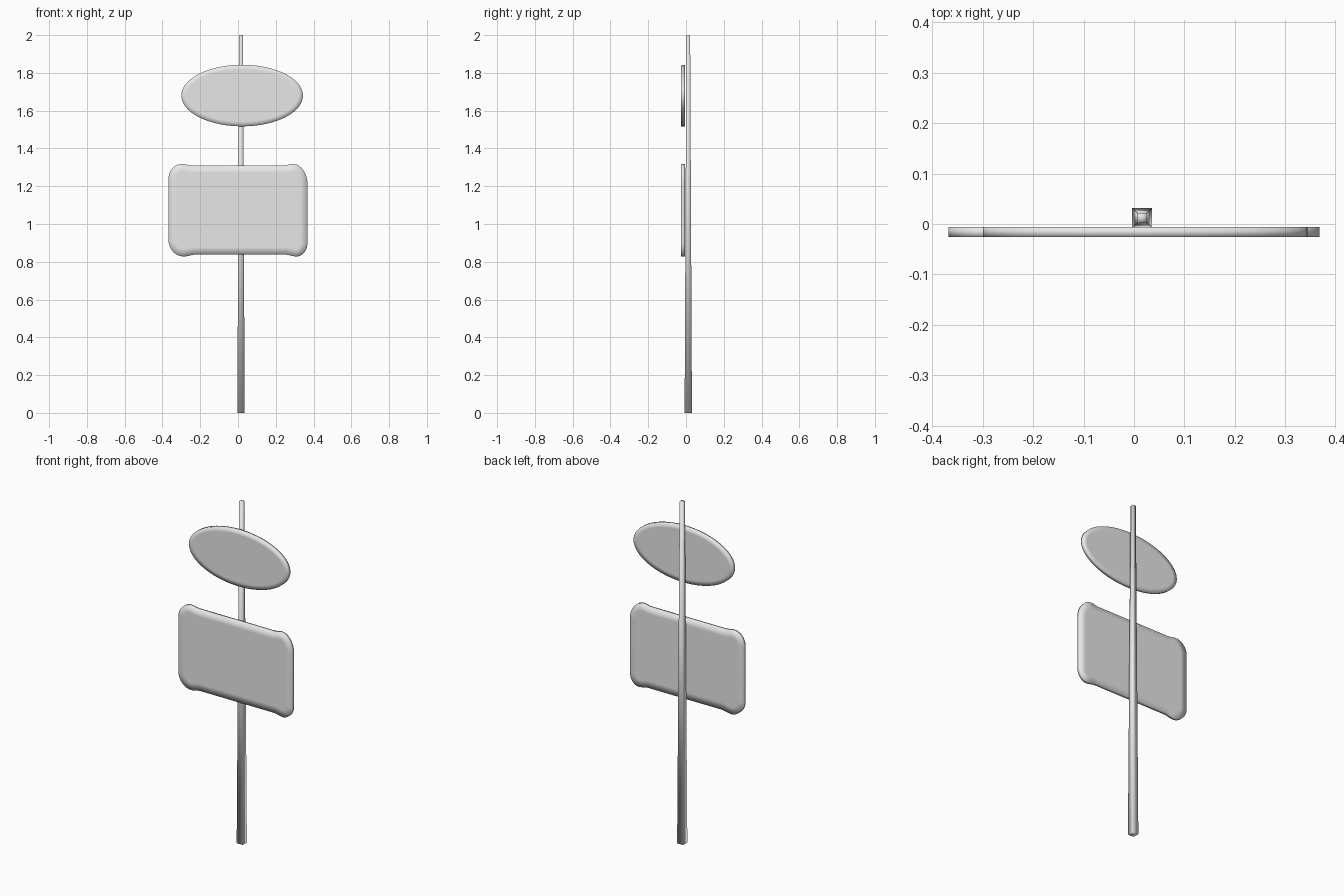
import bpy, bmesh
from math import cos, sin, pi

cube = bpy.data.objects.get("Cube")
if cube:
    bpy.data.objects.remove(cube, do_unlink=True)

grey = bpy.data.materials.new("plain grey")
grey.use_nodes = True
grey.diffuse_color = (0.8, 0.8, 0.8, 1)
grey.node_tree.nodes["Principled BSDF"].inputs["Base Color"].default_value = (0.8, 0.8, 0.8, 1)


def finish(bm, name):
    bmesh.ops.recalc_face_normals(bm, faces=bm.faces)
    for face in bm.faces:
        face.smooth = True
    mesh = bpy.data.meshes.new(name)
    bm.to_mesh(mesh)
    bm.free()
    mesh.materials.append(grey)
    obj = bpy.data.objects.new(name, mesh)
    bpy.context.collection.objects.link(obj)
    return obj


def plate(name, outline, rim, front=-0.026, back=-0.006):
    """Flat board from an x-z outline, with a softly shaded rim on both sides."""
    bm = bmesh.new()
    loops = [[bm.verts.new((x, y, z)) for x, z in outline] for y in (front, back)]
    caps = [bm.faces.new(loop) for loop in loops]
    for i in range(len(outline)):
        j = (i + 1) % len(outline)
        bm.faces.new((loops[0][i], loops[0][j], loops[1][j], loops[1][i]))
    bmesh.ops.recalc_face_normals(bm, faces=bm.faces)
    bmesh.ops.inset_individual(bm, faces=caps, thickness=rim)
    return finish(bm, name)


def corner(sx, sz, peak_x, peak_z, side_z, flat_x, flat_z, steps=12):
    """Rounded corner, from the straight side to the straight top or bottom."""
    side_x = 0.368
    pts = []
    for k in range(steps + 1):
        a = pi / 2 * k / steps
        pts.append((sx * (peak_x + (side_x - peak_x) * cos(a)),
                    side_z + (peak_z - side_z) * sin(a)))
    # gentle dip from the raised corner to the straight edge
    for k in range(1, 6):
        t = k / 5
        s = t * t * (3 - 2 * t)
        pts.append((sx * (peak_x + (flat_x - peak_x) * t),
                    peak_z + (flat_z - peak_z) * s))
    return pts if sx * sz > 0 else pts[::-1]


# Tapered square post
bm = bmesh.new()
rings = []
for half, z in ((0.0195, 0), (0.01, 2)):
    rings.append([bm.verts.new((0.016 + half * sx, 0.012 + half * sy, z))
                  for sx, sy in ((-1, -1), (1, -1), (1, 1), (-1, 1))])
    bm.faces.new(rings[-1])
for i in range(4):
    j = (i + 1) % 4
    bm.faces.new((rings[0][i], rings[0][j], rings[1][j], rings[1][i]))
finish(bm, "post")

# Oval upper board
oval = [(0.022 + 0.322 * cos(2 * pi * k / 72), 1.68 + 0.163 * sin(2 * pi * k / 72))
        for k in range(72)]
plate("oval_board", oval, 0.025)

# Rectangular lower board with slightly raised corners
outline = (corner(1, 1, 0.29, 1.318, 1.21, 0.24, 1.31)
           + corner(-1, 1, 0.296, 1.318, 1.24, 0.24, 1.31)
           + corner(-1, -1, 0.286, 0.828, 0.915, 0.225, 0.838)
           + corner(1, -1, 0.31, 0.828, 0.90, 0.25, 0.838))
plate("rectangular_board", outline, 0.04)
